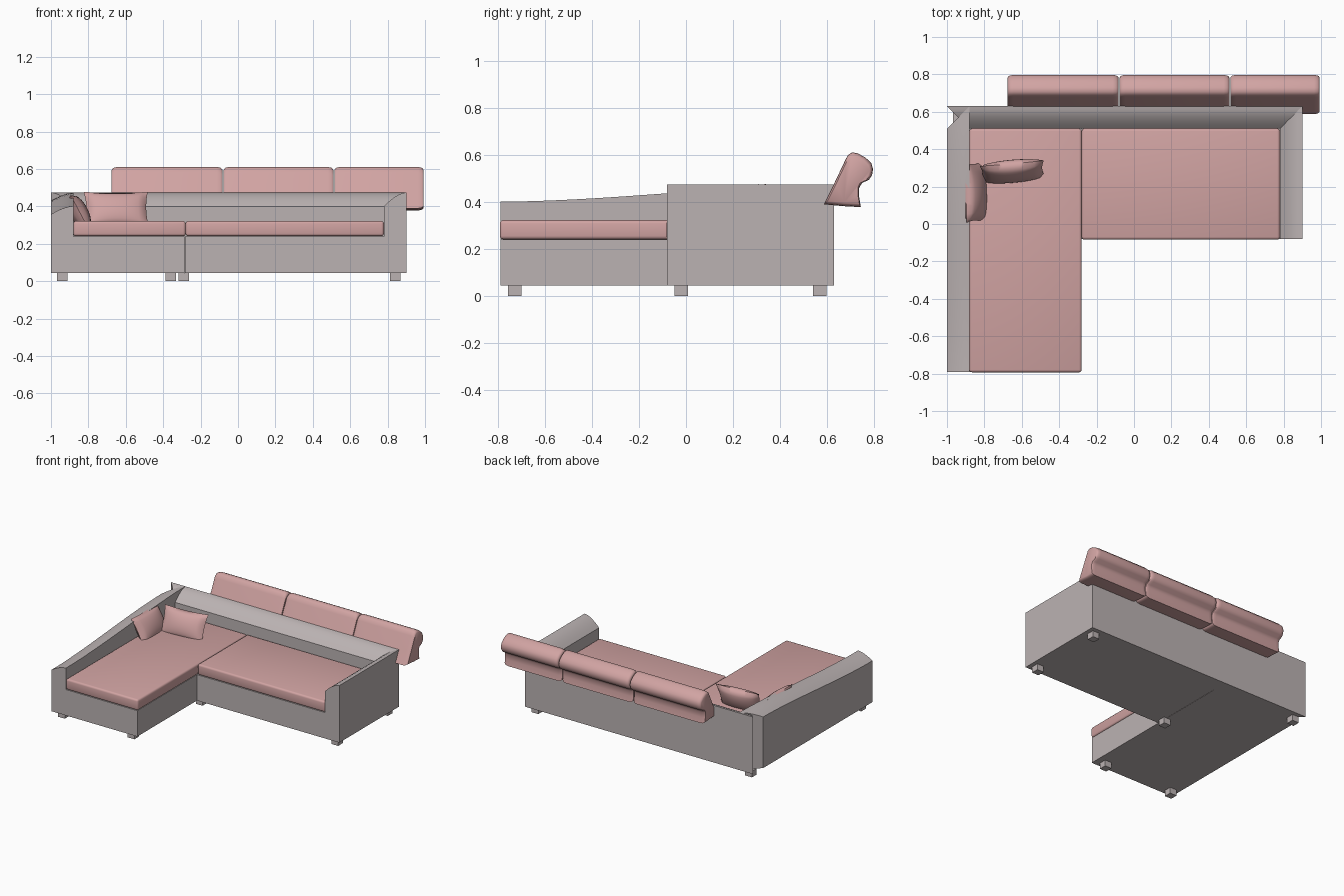
import bpy, bmesh, math
from mathutils import Matrix

old = bpy.data.objects.get("Cube")
if old:
    bpy.data.objects.remove(old, do_unlink=True)


def material(name, rgb):
    m = bpy.data.materials.new(name)
    m.use_nodes = True
    m.diffuse_color = (*rgb, 1)
    m.node_tree.nodes["Principled BSDF"].inputs["Base Color"].default_value = (*rgb, 1)
    return m


GREY = material("warm grey fabric", (0.5, 0.45, 0.45))
PINK = material("dusty pink fabric", (0.64, 0.37, 0.365))


def finish(name, bm, mat, angle=35):
    bmesh.ops.recalc_face_normals(bm, faces=bm.faces)
    me = bpy.data.meshes.new(name)
    bm.to_mesh(me)
    bm.free()
    me.materials.append(mat)
    ob = bpy.data.objects.new(name, me)
    bpy.context.collection.objects.link(ob)
    bpy.ops.object.select_all(action='DESELECT')
    ob.select_set(True)
    bpy.context.view_layer.objects.active = ob
    bpy.ops.object.shade_smooth_by_angle(angle=math.radians(angle))
    return ob


def box(name, lo, hi, mat, bevel=0.0):
    bm = bmesh.new()
    bmesh.ops.create_cube(bm, size=1)
    for v in bm.verts:
        v.co = [a + (b - a) * (c + 0.5) for a, b, c in zip(lo, hi, v.co)]
    if bevel:
        bmesh.ops.bevel(bm, geom=bm.edges[:], offset=bevel, segments=3,
                        profile=0.5, affect='EDGES')
    return finish(name, bm, mat)


FLOOR = 0.045


def rail(name, rows):
    """Solid block whose top is the given grid of points."""
    bm = bmesh.new()
    top = [[bm.verts.new(p) for p in r] for r in rows]
    bot = [[bm.verts.new((p[0], p[1], FLOOR)) for p in r] for r in rows]
    n, m = len(rows), len(rows[0])
    for g in (top, bot):
        for i in range(n - 1):
            for j in range(m - 1):
                bm.faces.new((g[i][j], g[i + 1][j], g[i + 1][j + 1], g[i][j + 1]))
    for i in range(n - 1):
        for j in (0, m - 1):
            bm.faces.new((top[i][j], top[i + 1][j], bot[i + 1][j], bot[i][j]))
    for j in range(m - 1):
        for i in (0, n - 1):
            bm.faces.new((top[i][j], top[i][j + 1], bot[i][j + 1], bot[i][j]))
    return finish(name, bm, GREY)


# Curved cross-section shared by both arms and the back, low edge to high edge
STEPS = [k / 6 for k in range(7)]
W = 0.12


def drop(t):
    return (1 - t) ** 1.7


# Right-hand arm and back, mitred together
rail("short_arm", [[(0.78 + W * t, y + (W * t if y > 0 else 0), 0.475 - 0.075 * drop(t))
                    for t in STEPS] for y in (-0.08, 0.51)])
rail("back_frame", [[(x + s * W * t, 0.51 + W * t, 0.475 - 0.075 * drop(t))
                     for t in STEPS] for x, s in ((-0.88, -1), (0.78, 1))])


# Long arm with a swept top that rises towards the back
def long_arm_height(y):
    k = min(max((y + 0.72) / 1.2, 0), 1)
    return 0.402 + 0.073 * (0.35 * k + 0.65 * k * k * (3 - 2 * k))


rows = []
for i in range(15):
    f = i / 14
    rows.append([(-1 + W * t, -0.79 + f * (1.3 + W * t),
                  long_arm_height(-0.79 + 1.3 * f) - 0.045 * drop(t)) for t in STEPS])
rail("long_arm", rows)

# Seat bases
box("chaise_base", (-0.88, -0.79, FLOOR), (-0.286, 0.53, 0.24), GREY)
box("seat_base", (-0.284, -0.08, FLOOR), (0.78, 0.53, 0.24), GREY)

# Seat cushions
box("chaise_cushion", (-0.88, -0.793, 0.241), (-0.28, 0.51, 0.322), PINK, 0.014)
box("seat_cushion", (-0.28, -0.083, 0.241), (0.78, 0.51, 0.322), PINK, 0.014)

# Feet
for i, (x, y) in enumerate([(-0.94, -0.73), (-0.36, -0.73), (-0.29, -0.02),
                            (0.84, -0.02), (0.84, 0.57), (-0.94, 0.57)]):
    box(f"foot_{i + 1}", (x - 0.028, y - 0.028, 0), (x + 0.028, y + 0.028, FLOOR), GREY)

# Back cushions with a rolled headrest
PROFILE = [(0.587, 0.39), (0.632, 0.48), (0.678, 0.577), (0.69, 0.6), (0.707, 0.611),
           (0.73, 0.608), (0.765, 0.589), (0.79, 0.565), (0.797, 0.54), (0.793, 0.515),
           (0.78, 0.494), (0.75, 0.481), (0.738, 0.46), (0.738, 0.42), (0.745, 0.378),
           (0.67, 0.382)]


def back_cushion(name, x0, x1):
    bm = bmesh.new()
    cy, cz = 0.7, 0.49
    ends = [(0, 0.86), (0.004, 0.92), (0.012, 0.97), (0.03, 1)]
    stations = [(x0 + d, s) for d, s in ends] + [(x1 - d, s) for d, s in reversed(ends)]
    rings = [[bm.verts.new((x, cy + (y - cy) * s, cz + (z - cz) * s)) for y, z in PROFILE]
             for x, s in stations]
    n = len(PROFILE)
    for a, b in zip(rings, rings[1:]):
        for j in range(n):
            k = (j + 1) % n
            bm.faces.new((a[j], a[k], b[k], b[j]))
    bm.faces.new(rings[0])
    bm.faces.new(rings[-1])
    finish(name, bm, PINK, 40)


for i, (a, b) in enumerate([(-0.675, -0.083), (-0.077, 0.51), (0.515, 0.993)]):
    back_cushion(f"back_cushion_{i + 1}", a, b)


# Loose pillows with pinched corners
def pillow(name, centre, half_w, half_h, thick, lean, turn):
    bm = bmesh.new()
    for side in (-1, 1):
        made = bmesh.ops.create_grid(bm, x_segments=14, y_segments=12, size=1)
        for v in made["verts"]:
            u, w = v.co.x, v.co.y
            puff = max((1 - u * u) * (1 - w * w), 0) ** 0.45
            v.co = (half_w * u * (1 - 0.07 * (1 - w * w)), side * thick * puff,
                    half_h * w * (1 - 0.07 * (1 - u * u)))
    bmesh.ops.remove_doubles(bm, verts=bm.verts, dist=0.0005)
    bmesh.ops.transform(bm, verts=bm.verts, matrix=Matrix.Translation(centre)
                        @ Matrix.Rotation(math.radians(turn), 4, 'Z')
                        @ Matrix.Rotation(math.radians(-lean), 4, 'X'))
    finish(name, bm, PINK, 60)


pillow("rear_pillow", (-0.65, 0.282, 0.382), 0.172, 0.105, 0.05, 24, 5)
pillow("side_pillow", (-0.852, 0.17, 0.37), 0.162, 0.105, 0.05, 28, 92)
